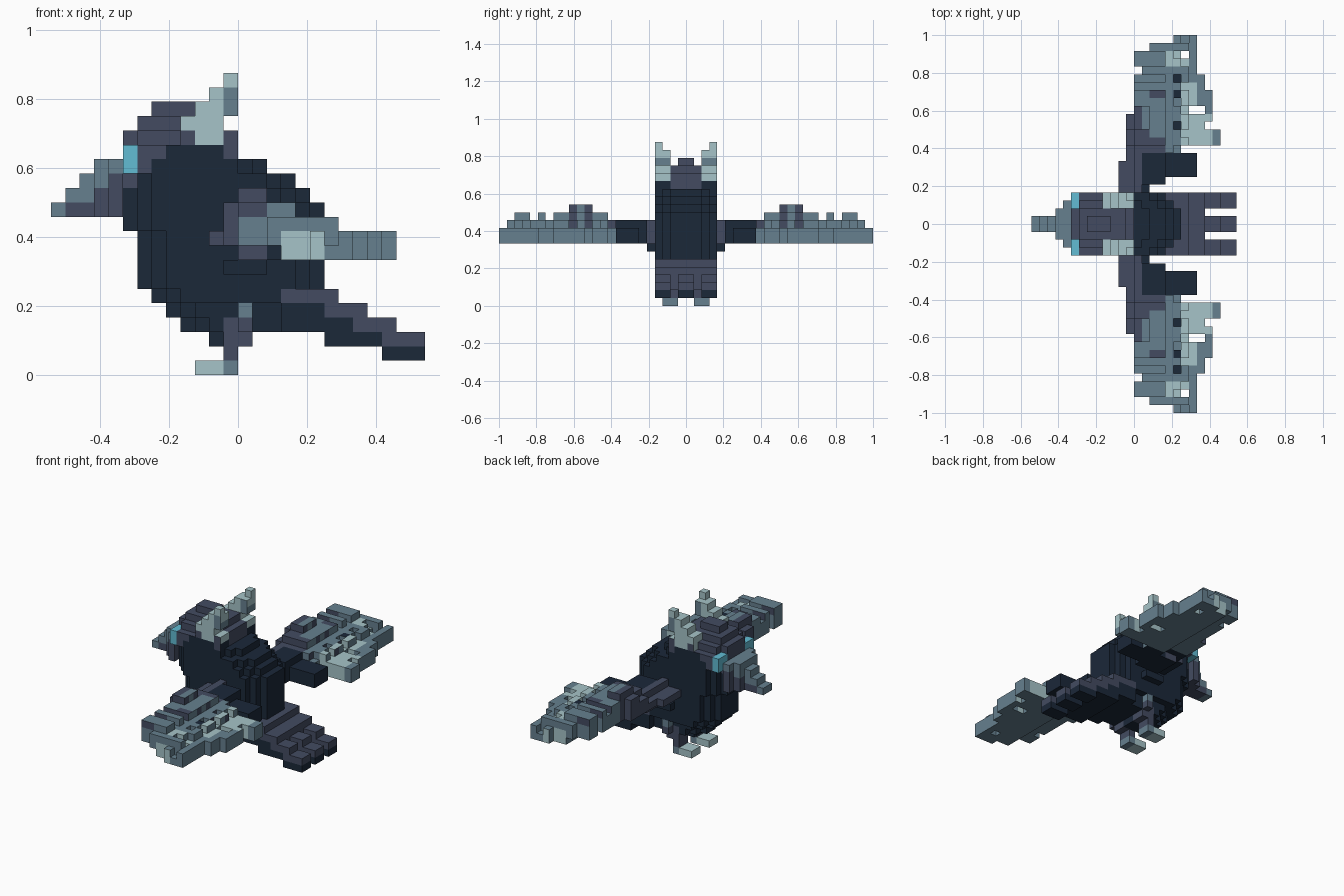
import bpy

cube = bpy.data.objects.get("Cube")
if cube:
    bpy.data.objects.remove(cube, do_unlink=True)

S = 1 / 24  # block size
DARK, SLATE, GREY, PALE, BLUE = range(5)


def linear(c):
    c /= 255
    return c / 12.92 if c <= 0.04045 else ((c + 0.055) / 1.055) ** 2.4


def material(name, rgb):
    m = bpy.data.materials.new(name)
    m.use_nodes = True
    col = [linear(c) for c in rgb] + [1]
    m.diffuse_color = col
    bsdf = m.node_tree.nodes["Principled BSDF"]
    bsdf.inputs["Base Color"].default_value = col
    bsdf.inputs["Roughness"].default_value = 0.9
    return m


MATS = [material("dark navy", (27, 40, 57)), material("slate purple", (67, 75, 97)),
        material("blue grey", (102, 128, 143)), material("pale grey", (166, 196, 200)),
        material("eye blue", (98, 188, 212))]

# All blocks, so that hidden faces between parts can be left out
blocks = {}


def box(part, x0, x1, y0, y1, z0, z1):
    for x in range(x0, x1):
        for y in range(y0, y1):
            for z in range(z0, z1):
                blocks[x, y, z] = part


def sides(part, x0, x1, y0, y1, z0, z1):
    box(part, x0, x1, y0, y1, z0, z1)
    box(part, x0, x1, -y1, -y0, z0, z1)


# Body: one slice per height (z, front end, back end, half width), rounded at the ends
SLICES = [(2, -2, 1, 2), (3, -4, 6, 3), (4, -5, 6, 3), (5, -6, 6, 4), (6, -7, 6, 4),
          (7, -7, 6, 4), (8, -7, 6, 4), (9, -7, 6, 4), (10, -8, 6, 4), (11, -8, 6, 4),
          (12, -8, 5, 4), (13, -8, 4, 4), (14, -8, 2, 4)]
for z, x0, x1, hw in SLICES:
    for x in range(x0, x1):
        end = min(x - x0, x1 - 1 - x)
        w = max(1, hw - max(0, 2 - end))
        if z == 14 and x < 0:
            w = 4 if x > -8 else 3
        box("body", x, x + 1, -w, w, z, z + 1)

# Head cap
for z, x0, x1, w in [(15, -8, 0, 4), (16, -8, -7, 2), (16, -7, 0, 3),
                     (17, -7, -1, 2), (18, -6, -3, 1)]:
    box("head", x0, x1, -w, w, z, z + 1)

# Beak
for z, x0 in [(11, -13), (12, -12), (13, -11), (14, -10)]:
    for x in range(x0, -8):
        w = 1 if x < -10 else 2 if x < -9 else 3
        box("beak", x, x + 1, -w, w, z, z + 1)

# Eyes and ear tufts
sides("eyes", -8, -7, 2, 4, 14, 16)
for z, x0, x1, y0 in [(16, -4, 0, 2), (17, -4, -1, 2), (18, -3, 0, 2),
                      (19, -2, 0, 2), (20, -1, 0, 3)]:
    sides("ear_tufts", x0, x1, y0, 4, z, z + 1)

# Tail: a stepped fan ending in three feathers
for z, x0, x1 in [(5, 3, 7), (4, 3, 9), (3, 3, 11), (2, 6, 13), (1, 10, 13)]:
    box("tail", x0, min(x1, 9), -4, 4, z, z + 1)
    if x1 > 9:
        box("tail", max(x0, 9), x1, -1, 1, z, z + 1)
        sides("tail", max(x0, 9), x1, 2, 4, z, z + 1)

# Legs and feet
sides("legs", 0, 1, 2, 4, 3, 5)
sides("legs", -1, 1, 1, 3, 2, 4)
sides("legs", -1, 0, 1, 3, 1, 3)
sides("feet", -3, 0, 1, 3, 0, 1)

# Wings: for each row outward, the leading edge, trailing edge and top height.
# The top steps down towards the trailing edge; the underside rises at the front.
START = 4
LEAD = [-2] * 4 + [-1] * 6 + [0] * 5 + [1, 0, 0, 2, 5]
TRAIL = [1, 4, 8, 8, 8, 6, 11, 11, 9, 10, 7, 10, 10, 9, 9, 8, 8, 6, 8, 8]
TOP = [10, 10, 10, 10, 10, 10, 11, 11, 12, 12, 12, 11, 11, 10, 11, 10, 11, 11, 10, 9]
for n, (x0, x1, top) in enumerate(zip(LEAD, TRAIL, TOP)):
    y = START + n
    for x in range(x0, x1):
        if x == -2:
            high = 9
        elif x < 2:
            high = top - (x < 0)
        elif x < 4:
            high = min(top, 11)
        elif x < 7:
            high = min(top, 10) - (x > 4 and (x + y) % 3 == 2)
        else:
            high = 9
        if y < 9 and x > 3:
            high = 9
        low = 9 if x < 0 or y > 8 and x < 3 else 8
        sides("wings", x, x + 1, y, y + 1, low, high + 1)
sides("wings", -1, 2, 4, 5, 7, 8)
# Loose feather tips
sides("wings", 9, 10, 14, 15, 8, 10)
sides("wings", 7, 8, 21, 22, 8, 10)


# Wings: dark root, purple leading edge, grey feathers, pale trailing patches
def wing_colour(x, a, z, n):
    if z == 7:
        return DARK
    if n[2] < 0:
        return DARK if a < 10 else GREY
    if a < 9:
        return SLATE if x < 1 or n[1] and x < 2 else DARK
    if x < 0 or x < 2 and a < 15 - x * 3 or n[1] and x < 2 and z > 10:
        return SLATE
    if n[0] > 0:
        return SLATE if z > 9 and a in (9, 12, 14) else GREY
    if n[1] and z < 10 and 3 <= x < 6:
        return PALE
    if x == 5 and a in (12, 16, 18) and n[2]:
        return DARK
    if x in (2, 3) and a in (9, 10, 16):
        return SLATE
    if 6 <= x < 10 and a < 14 or x in (6, 7) and a < 18 or x in (4, 5, 6) and a in (20, 21):
        return PALE
    return GREY


# Colour rules, from a block and the direction its face looks
def colour(part, x, y, z, n):
    a = y if y >= 0 else -y - 1
    if part == "body":
        return SLATE if z >= 13 and x < -7 or z == 14 and x < -6 else DARK
    if part == "head":
        if z == 15 and (-6 < x < -1 and n[1] or n[0] > 0 and a > 1):
            return DARK
        return SLATE
    if part == "beak":
        return GREY if z - 11 > (x + 12) * 0.7 or x < -12 or z == 14 else SLATE
    if part == "eyes":
        return BLUE
    if part == "ear_tufts":
        if z == 16 and n[1] and x in (-4, -1):
            return SLATE
        return GREY if x == -1 and (z == 18 or z == 19 and n[1]) else PALE
    if part == "tail":
        if n[2] < 0 or z == 1:
            return DARK
        edge = {5: 3, 4: 6, 3: 8, 2: 10}[z]
        return SLATE if x >= edge or n[2] > 0 or n[0] > 0 else DARK
    if part == "legs":
        return GREY if z == 4 else SLATE
    if part == "feet":
        return GREY if x == -1 else PALE
    return wing_colour(x, a, z, n)


# Each face: direction and its four corners
FACES = []
for axis in range(3):
    for side in (0, 1):
        corners = []
        for u, v in ((0, 0), (1, 0), (1, 1), (0, 1)):
            c = [0, 0, 0]
            c[axis], c[(axis + 1) % 3], c[(axis + 2) % 3] = side, u, v
            corners.append(c)
        n = [0, 0, 0]
        n[axis] = 2 * side - 1
        FACES.append((n, corners if side else corners[::-1]))

# One object per part, from its exposed faces
for part in sorted(set(blocks.values())):
    verts, faces, cols = {}, [], []
    for (x, y, z), owner in blocks.items():
        if owner != part:
            continue
        for n, corners in FACES:
            if (x + n[0], y + n[1], z + n[2]) in blocks:
                continue
            faces.append([verts.setdefault((x + c[0], y + c[1], z + c[2]), len(verts))
                          for c in corners])
            cols.append(colour(part, x, y, z, n))
    mesh = bpy.data.meshes.new(part)
    mesh.from_pydata([[c * S for c in v] for v in verts], [], faces)
    used = sorted(set(cols))
    for i in used:
        mesh.materials.append(MATS[i])
    for poly, c in zip(mesh.polygons, cols):
        poly.material_index = used.index(c)
    bpy.context.collection.objects.link(bpy.data.objects.new(part, mesh))
